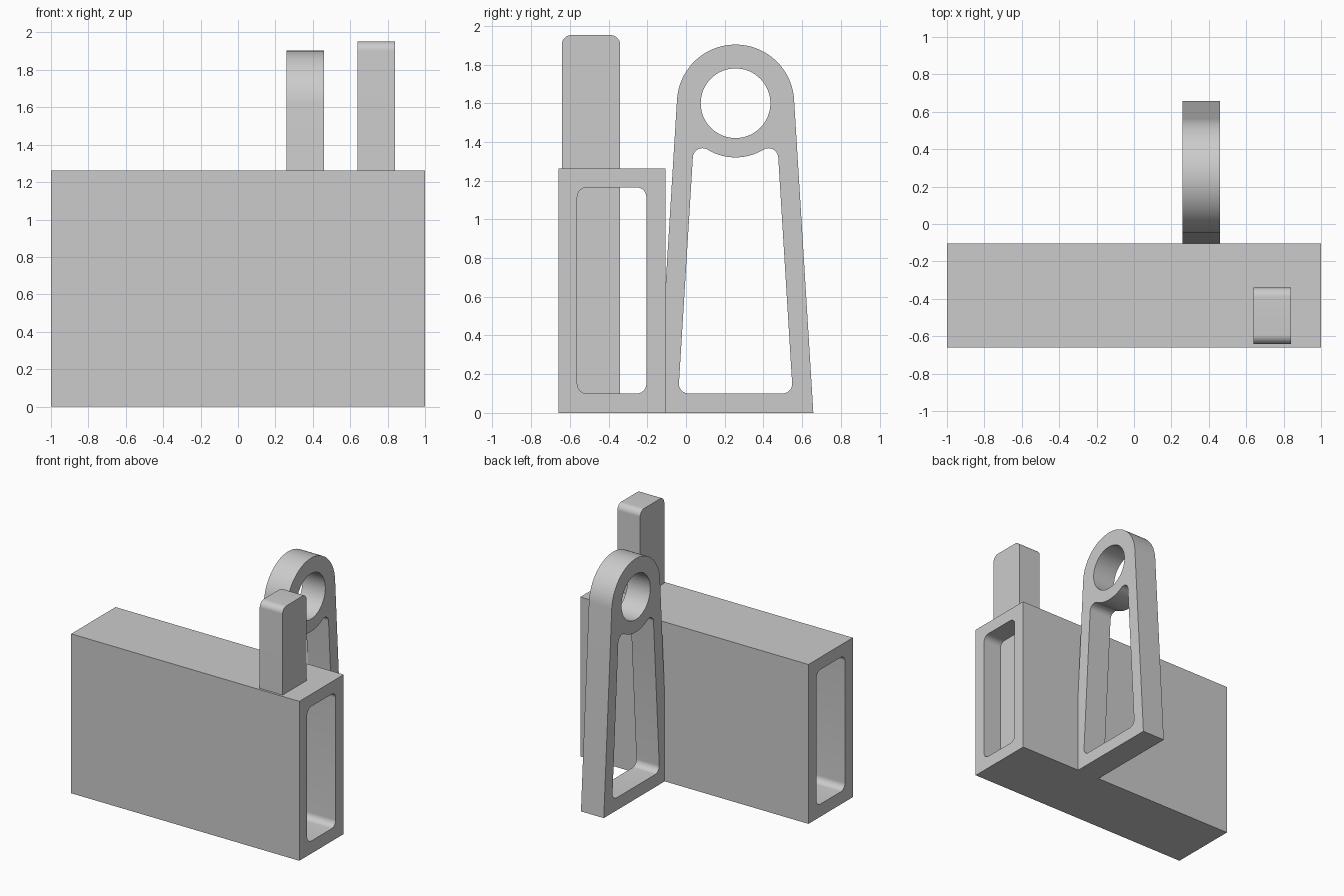
import bpy, bmesh
from math import sin, cos, atan2, acos, hypot, pi, sqrt
from mathutils import Matrix

if "Cube" in bpy.data.objects:
    bpy.data.objects.remove(bpy.data.objects["Cube"])

grey = bpy.data.materials.new("plain_grey")
grey.diffuse_color = (0.6, 0.6, 0.6, 1)
grey.use_nodes = True
grey.node_tree.nodes["Principled BSDF"].inputs["Base Color"].default_value = grey.diffuse_color


def arc(cy, cz, r, a0, a1, n):
    return [(cy + r * cos(a0 + (a1 - a0) * i / n), cz + r * sin(a0 + (a1 - a0) * i / n))
            for i in range(n + 1)]


def rounded_rect(y0, y1, z0, z1, r):
    pts = []
    for k, (y, z) in enumerate([(y1 - r, z1 - r), (y0 + r, z1 - r), (y0 + r, z0 + r), (y1 - r, z0 + r)]):
        pts += arc(y, z, r, k * pi / 2, (k + 1) * pi / 2, 10)
    return pts


def extrude_profile(name, loops, x0, x1):
    """Extrude y-z outlines (the first is outer, the rest are holes) along x."""
    cu = bpy.data.curves.new(name, 'CURVE')
    cu.dimensions = '2D'
    cu.fill_mode = 'BOTH'
    cu.extrude = (x1 - x0) / 2
    for pts in loops:
        sp = cu.splines.new('POLY')
        sp.points.add(len(pts) - 1)
        for p, (y, z) in zip(sp.points, pts):
            p.co = (y, z, 0, 1)
        sp.use_cyclic_u = True
    tmp = bpy.data.objects.new(name + "_outline", cu)
    bpy.context.collection.objects.link(tmp)
    dg = bpy.context.evaluated_depsgraph_get()
    me = bpy.data.meshes.new_from_object(tmp.evaluated_get(dg))
    bpy.data.objects.remove(tmp)
    bm = bmesh.new()
    bm.from_mesh(me)
    # local x, y, z become world y, z, x
    bm.transform(Matrix(((0, 0, 1, (x0 + x1) / 2), (1, 0, 0, 0), (0, 1, 0, 0), (0, 0, 0, 1))))
    bmesh.ops.remove_doubles(bm, verts=bm.verts, dist=1e-5)
    bmesh.ops.recalc_face_normals(bm, faces=bm.faces)
    bm.to_mesh(me)
    bm.free()
    me.materials.clear()
    me.materials.append(grey)
    ob = bpy.data.objects.new(name, me)
    bpy.context.collection.objects.link(ob)
    bpy.ops.object.select_all(action='DESELECT')
    ob.select_set(True)
    bpy.context.view_layer.objects.active = ob
    bpy.ops.object.shade_smooth_by_angle(angle=0.5)
    return ob


# Long rectangular tube
FRONT, BACK = -0.66, -0.105
extrude_profile("box_tube", [
    [(FRONT, 0), (BACK, 0), (BACK, 1.263), (FRONT, 1.263)],
    rounded_rect(-0.562, -0.205, 0.1, 1.165, 0.05)], -1, 1)

# Upright post through the tube, rounded at the top
Y0, Y1, TOP, R = -0.642, -0.34, 1.952, 0.05
extrude_profile("post", [
    [(Y0, 0.05), (Y1, 0.05)] + arc(Y1 - R, TOP - R, R, 0, pi / 2, 10)
    + arc(Y0 + R, TOP - R, R, pi / 2, pi, 10)], 0.64, 0.84)

# Tapered bracket with a round eye and a tapered window
CY, CZ, HUB, FOOT = 0.256, 1.6, 0.303, 0.402
WALL, FIL, WEB = 0.1, 0.05, 0.28
tilt = acos(HUB / hypot(FOOT, CZ)) - atan2(CZ, FOOT)
ct, st = cos(tilt), sin(tilt)

# outer outline: right foot, hub arc, then down to the tube wall
outer = [(CY + FOOT, 0)] + arc(CY, CZ, HUB, tilt, pi - tilt, 64)
wall_z = CZ + (HUB - (CY - BACK) * ct) / st
outer += [(BACK, wall_z), (BACK, 0)]

# window half outline: bottom fillet, top fillet, arc under the hub; then mirrored
off = HUB - WALL - FIL
along = sqrt((WEB + FIL) ** 2 - off ** 2)
tu, tz = off * ct + along * st, off * st - along * ct
bz = WALL + FIL
bu = (off - (bz - CZ) * st) / ct
half = arc(bu, bz, FIL, -pi / 2, tilt, 10)
half += arc(tu, CZ + tz, FIL, tilt, atan2(-tz, -tu), 14)
half += arc(0, CZ, WEB, atan2(tz, tu), -pi / 2, 12)[1:]
window = [(CY + u, z) for u, z in half] + [(CY - u, z) for u, z in half[-2::-1]]
eye = arc(CY, CZ, 0.18, 0, 2 * pi, 64)[:-1]
extrude_profile("bracket", [outer, window, eye], 0.26, 0.46)
